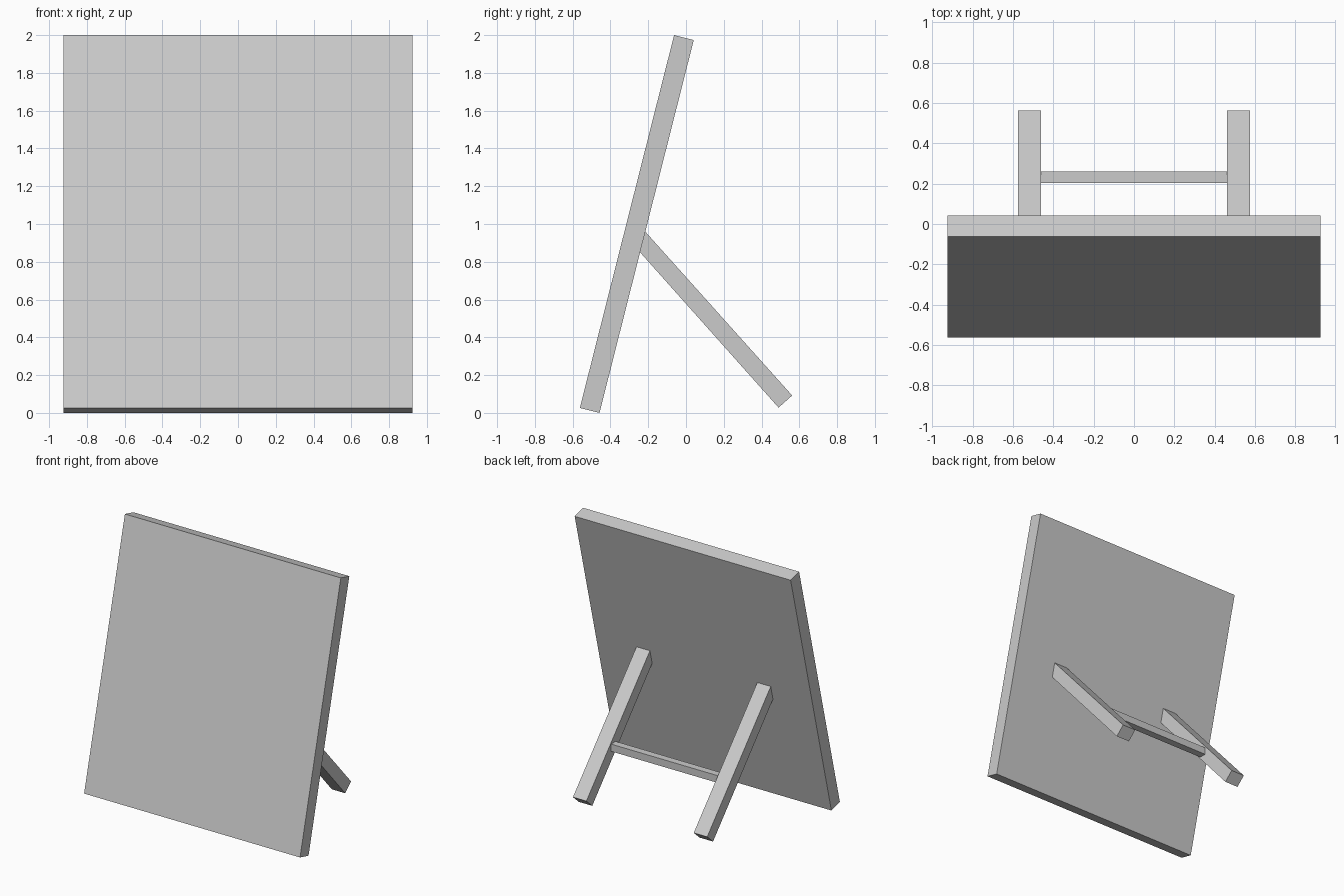
import bpy, bmesh

if "Cube" in bpy.data.objects:
    bpy.data.objects.remove(bpy.data.objects["Cube"])


def extrude_x(name, profile, x0, x1):
    """Solid made from a (y, z) side profile extruded between x0 and x1."""
    bm = bmesh.new()
    face = bm.faces.new([bm.verts.new((x0, y, z)) for y, z in profile])
    ext = bmesh.ops.extrude_face_region(bm, geom=[face])
    verts = [g for g in ext["geom"] if isinstance(g, bmesh.types.BMVert)]
    bmesh.ops.translate(bm, verts=verts, vec=(x1 - x0, 0, 0))
    bmesh.ops.recalc_face_normals(bm, faces=bm.faces[:])
    mesh = bpy.data.meshes.new(name)
    bm.to_mesh(mesh)
    bm.free()
    obj = bpy.data.objects.new(name, mesh)
    bpy.context.collection.objects.link(obj)
    return obj


# Leaning panel
extrude_x("panel", [(-0.562, 0.026), (-0.458, 0.0), (0.041, 1.974), (-0.063, 2.0)],
          -0.925, 0.925)

# Rear support legs, tops cut flush against the panel back
leg_profile = [(-0.216, 0.96), (-0.243, 0.85), (0.49, 0.028), (0.562, 0.092)]
for side, x0 in (("left", -0.575), ("right", 0.46)):
    extrude_x("support_leg_" + side, leg_profile, x0, x0 + 0.115)

# Crossbar between the legs
extrude_x("crossbar", [(0.204, 0.362), (0.26, 0.362), (0.26, 0.418), (0.204, 0.418)],
          -0.46, 0.46)
